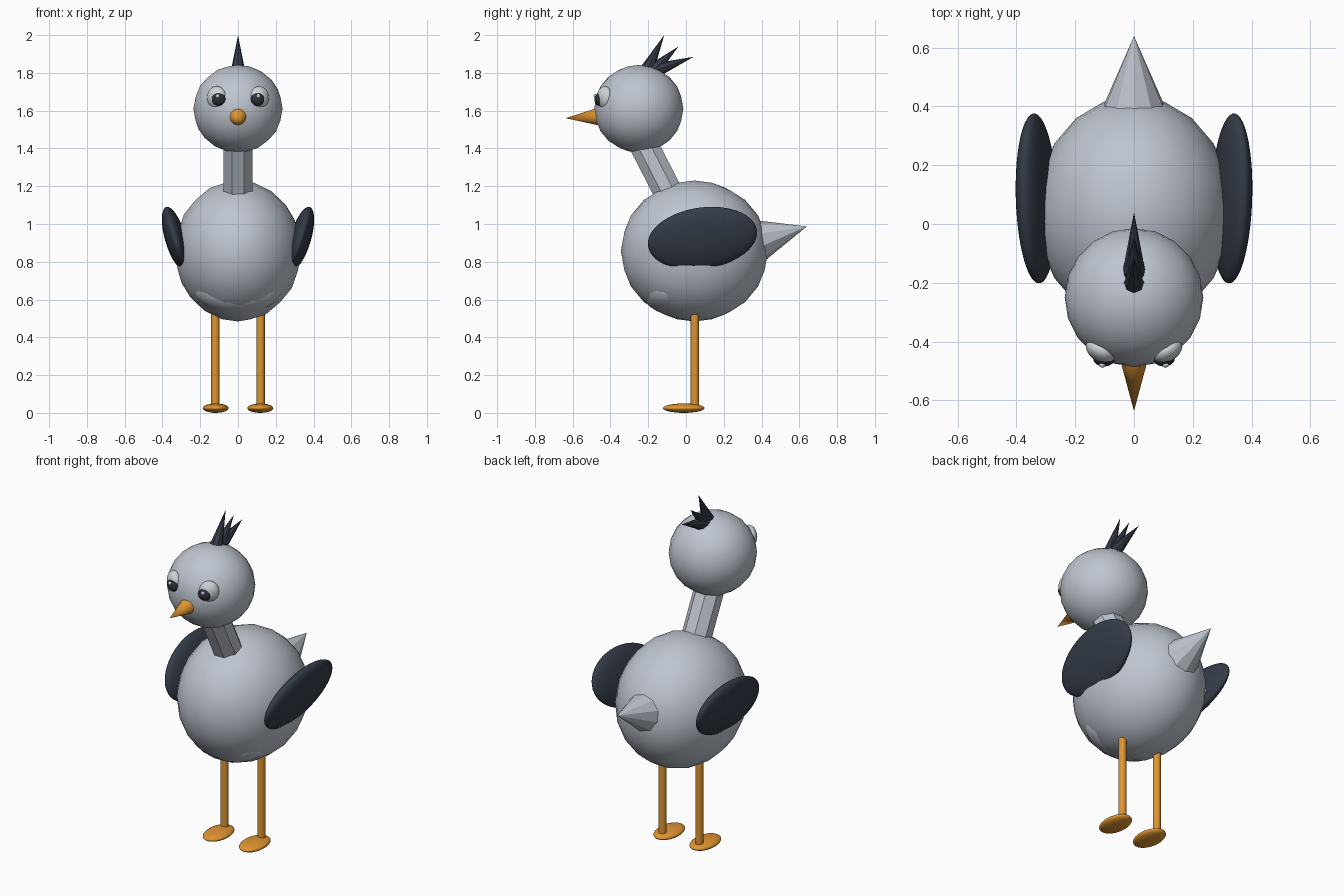
import bpy
from math import radians
from mathutils import Vector

cube = bpy.data.objects.get("Cube")
if cube:
    bpy.data.objects.remove(cube, do_unlink=True)


def material(name, rgb):
    mat = bpy.data.materials.new(name)
    mat.use_nodes = True
    colour = (*rgb, 1.0)
    mat.diffuse_color = colour
    mat.node_tree.nodes["Principled BSDF"].inputs["Base Color"].default_value = colour
    return mat


PLUMAGE = material("pale grey plumage", (0.52, 0.56, 0.63))
DARK = material("dark slate feathers", (0.035, 0.045, 0.065))
ORANGE = material("orange skin", (0.74, 0.30, 0.03))
WHITE = material("eye white", (0.60, 0.65, 0.68))
PUPIL = material("pupil black", (0.025, 0.03, 0.04))


def finish(name, mat, smooth):
    obj = bpy.context.object
    obj.name = obj.data.name = name
    obj.data.materials.append(mat)
    if smooth:
        bpy.ops.object.shade_smooth_by_angle(angle=radians(50))
    return obj


def ball(name, mat, loc, radii, rot=(0, 0, 0), detail=3):
    """Smooth ellipsoid with a lightly faceted outline."""
    bpy.ops.mesh.primitive_ico_sphere_add(subdivisions=detail, radius=1, location=loc,
                                          rotation=[radians(a) for a in rot])
    bpy.context.object.scale = radii
    return finish(name, mat, True)


def taper(name, mat, start, end, r1, r2=0.0, sides=10, smooth=False, turn=0):
    """Cone or cylinder running from start to end."""
    a, b = Vector(start), Vector(end)
    bpy.ops.mesh.primitive_cone_add(vertices=sides, radius1=r1, radius2=r2,
                                    depth=(b - a).length, location=(a + b) / 2)
    obj = bpy.context.object
    tilt = Vector((0, 0, 1)).rotation_difference(b - a)
    spin = Vector((1, 0, 0)).rotation_difference(Vector((1, 0, 0)))
    if turn:
        from mathutils import Quaternion
        spin = Quaternion((0, 0, 1), radians(turn))
    obj.rotation_euler = (tilt @ spin).to_euler()
    return finish(name, mat, smooth)


# Body, belly, neck, head and tail
ball("body", PLUMAGE, (0, 0.045, 0.857), (0.335, 0.39, 0.373))
ball("belly", PLUMAGE, (0, -0.09, 0.67), (0.24, 0.15, 0.147))
taper("neck", PLUMAGE, (0, -0.06, 1.1), (0, -0.25, 1.47), 0.082, 0.082, sides=8, turn=22.5)
ball("head", PLUMAGE, (0, -0.25, 1.61), (0.236, 0.236, 0.232))
taper("tail", PLUMAGE, (0, 0.36, 0.906), (0, 0.64, 0.987), 0.124)

# Beak
taper("beak", ORANGE, (0, -0.44, 1.57), (0, -0.637, 1.56), 0.053, sides=12, smooth=True)

# Crest spikes fanning backwards
spikes = [((-0.215, 1.80), (-0.115, 2.0)),
          ((-0.19, 1.80), (-0.04, 1.94)),
          ((-0.17, 1.81), (0.04, 1.885))]
for i, ((y0, z0), (y1, z1)) in enumerate(spikes, 1):
    taper(f"crest_spike_{i}", DARK, (0, y0, z0), (0, y1, z1), 0.04, sides=8)

# Paired parts
for side, s in (("left", 1), ("right", -1)):
    ball(f"{side}_wing", DARK, (s * 0.332, 0.087, 0.925), (0.055, 0.292, 0.168),
         rot=(9, s * 16, 0), detail=4)
    taper(f"{side}_leg", ORANGE, (s * 0.12, 0.047, 0.03), (s * 0.12, 0.047, 0.52),
          0.022, 0.022, sides=12, smooth=True)
    ball(f"{side}_foot", ORANGE, (s * 0.118, -0.012, 0.025), (0.069, 0.111, 0.025))
    ball(f"{side}_eye", WHITE, (s * 0.113, -0.43, 1.67), (0.055, 0.038, 0.06),
         rot=(0, 0, s * 30))
    ball(f"{side}_pupil", PUPIL, (s * 0.102, -0.458, 1.66), (0.037, 0.027, 0.035))
    ball(f"{side}_eye_glint", WHITE, (s * 0.108, -0.48, 1.677), (0.011, 0.009, 0.011), detail=2)
